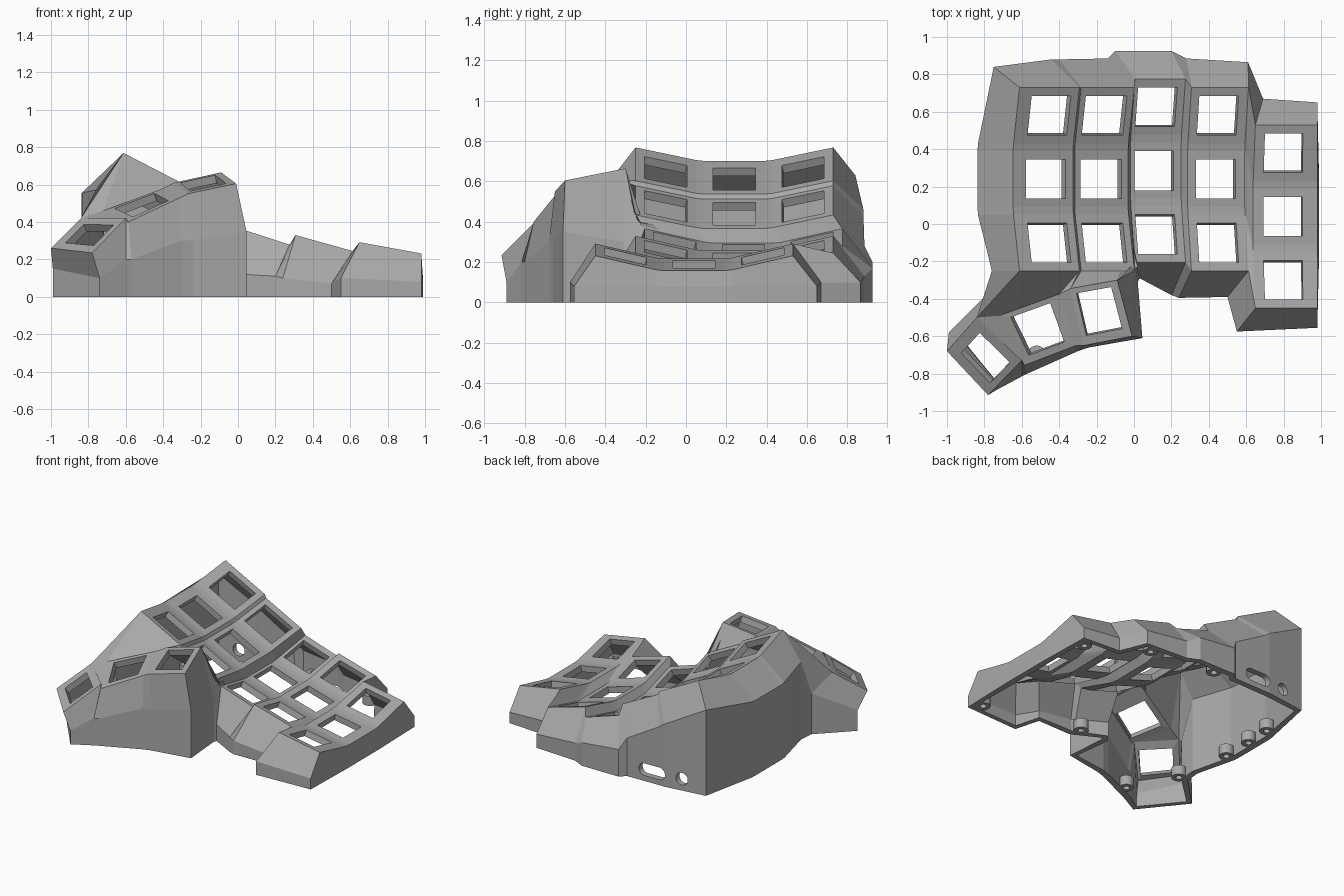
import bpy, bmesh, math
from mathutils import Vector as V

cube = bpy.data.objects.get("Cube")
if cube:
    bpy.data.objects.remove(cube, do_unlink=True)

grey = bpy.data.materials.new("warm_grey_plastic")
grey.use_nodes = True
grey.diffuse_color = (0.4, 0.4, 0.4, 1)
grey.node_tree.nodes["Principled BSDF"].inputs["Base Color"].default_value = (0.4, 0.4, 0.4, 1)

bm = bmesh.new()


def face(*pts):
    bm.faces.new([bm.verts.new(p) for p in pts])


def key_frame(c, u0, u1, v0, v1):
    """Square frame around a key opening; corners run FL, FR, BR, BL."""
    def at(u, v):
        return c[0].lerp(c[1], u).lerp(c[3].lerp(c[2], u), v)
    inner = [at(u0, v0), at(u1, v0), at(u1, v1), at(u0, v1)]
    for i in range(4):
        j = (i + 1) % 4
        face(c[i], c[j], inner[j], inner[i])


# Finger columns: x left, z left, x right, z right, hole left, hole right, centre y
columns = [
    (-0.65, 0.695, -0.33, 0.53, -0.58, -0.37, 0.24),
    (-0.32, 0.505, -0.035, 0.36, -0.29, -0.07, 0.24),
    (-0.02, 0.287, 0.25, 0.20, 0.0, 0.21, 0.285),
    (0.285, 0.25, 0.59, 0.165, 0.33, 0.54, 0.24),
    (0.635, 0.21, 0.98, 0.15, 0.69, 0.90, 0.04),
]
PITCH, HALF, RADIUS = 0.34, 0.15, 1.45
edges = []
for xl, zl, xr, zr, hl, hr, yc in columns:
    normal = V((zl - zr, 0, xr - xl)).normalized()
    left, right = [], []
    for row in (-1, 0, 1):
        for side in (-HALF, HALF):
            dy = row * PITCH + side
            lift = normal * (dy * dy / (2 * RADIUS))
            left.append(V((xl, yc + dy, zl)) + lift)
            right.append(V((xr, yc + dy, zr)) + lift)
    # the outer end column stays plumb on its outside
    if xr > 0.9:
        for p in right:
            p.x = xr
    u0, u1 = (hl - xl) / (xr - xl), (hr - xl) / (xr - xl)
    for j in range(5):
        quad = [left[j], right[j], right[j + 1], left[j + 1]]
        if j % 2 == 0:
            key_frame(quad, u0, u1, 0.15, 0.85)
        else:
            face(*quad)
    edges.append((left, right))

# Webs between neighbouring columns
for (_, a), (b, _) in zip(edges, edges[1:]):
    for j in range(5):
        face(a[j], b[j], b[j + 1], a[j + 1])

# Thumb cluster: FL, FR, BR, BL of each key, left to right
k1 = [V(p) for p in ((-.78, -.915, .235), (-.60, -.73, .42), (-.84, -.50, .42), (-1, -.68, .26))]
k2 = [V(p) for p in ((-.585, -.755, .40), (-.31, -.65, .53), (-.40, -.375, .58), (-.72, -.49, .46))]
k3 = [V(p) for p in ((-.27, -.65, .55), (-.01, -.60, .605), (-.09, -.30, .665), (-.34, -.345, .61))]
key_frame(k1, 0.2, 0.8, 0.12, 0.8)
key_frame(k2, 0.15, 0.82, 0.14, 0.9)
key_frame(k3, 0.1, 0.84, 0.16, 0.9)
for a, b in ((k1, k2), (k2, k3)):
    face(a[1], b[0], b[3], a[2])

# Web from thumb cluster up to the two inner columns
(al, ar), (bl, br), (cl, cr), (dl, dr), (el, er) = edges
face(k1[2], k2[3], al[0])
face(k2[3], k2[2], ar[0], al[0])
face(k2[2], k3[3], bl[0], ar[0])
face(k3[3], k3[2], br[0], bl[0])
face(k3[2], cl[0], br[0])

# Outer skirt: each top edge point with its shoulder point
skirt = [(al[0], (-.76, -.25, .57))]
skirt += [(p, p + V((-.19, 0, -.15))) for p in al[1:5]]
skirt += [
    (al[5], (-.75, .84, .63)), (ar[5], (-.44, .88, .46)), (bl[5], (-.40, .88, .43)),
    (br[5], (-.14, .885, .28)), (cl[5], (-.10, .925, .2)), (cr[5], (.2, .925, .17)),
    (dl[5], (.28, .885, .13)), (dr[5], (.61, .865, .1)), (el[5], (.69, .67, .1)),
    (er[5], (.98, .65, .08)),
]
skirt += [(p, p + V((.01, 0, -.08))) for p in er[4:0:-1]]
skirt += [
    (er[0], (.98, -.555, .08)), (el[0], (.55, -.575, .1)), (dr[0], (.50, -.39, .07)),
    (dl[0], (.24, -.395, .1)), (cr[0], (.2, -.38, .11)), (cl[0], (.03, -.29, .12)),
    (k3[2], (.02, -.31, .3)), (k3[1], (.045, -.61, .35)), (k3[0], (-.24, -.66, .3)),
    (k2[1], (-.30, -.68, .3)), (k2[0], (-.57, -.80, .2)), (k1[1], (-.60, -.815, .2)),
    (k1[0], (-.74, -.89, .1)), (k1[3], (-.99, -.58, .15)), (k1[2], (-.77, -.36, .3)),
]
for (t0, r0), (t1, r1) in zip(skirt, skirt[1:] + skirt[:1]):
    r0, r1 = V(r0), V(r1)
    face(t0, t1, r1, r0)
    face(r0, r1, V((r1.x, r1.y, 0)), V((r0.x, r0.y, 0)))

bmesh.ops.remove_doubles(bm, verts=bm.verts, dist=0.0005)
bmesh.ops.recalc_face_normals(bm, faces=bm.faces)
if sum(f.normal.z * f.calc_area() for f in bm.faces) < 0:
    bmesh.ops.reverse_faces(bm, faces=bm.faces)


def add_object(name, mesh_bm):
    mesh = bpy.data.meshes.new(name)
    mesh_bm.to_mesh(mesh)
    mesh_bm.free()
    mesh.materials.append(grey)
    obj = bpy.data.objects.new(name, mesh)
    bpy.context.collection.objects.link(obj)
    return obj


shell = add_object("case_shell", bm)
solid = shell.modifiers.new("thickness", 'SOLIDIFY')
solid.thickness = 0.045
solid.offset = -1

# Cable openings through the back wall: a slot and a round hole
for name, x, half_w in (("slot_cutter", -0.34, 0.06), ("round_cutter", -0.57, 0.0)):
    cut = bmesh.new()
    ring = []
    for i in range(24):
        a = 2 * math.pi * (i + 0.5) / 24
        shift = math.copysign(half_w, math.cos(a))
        ring.append(cut.verts.new((x + shift + 0.045 * math.cos(a), 0.72, 0.085 + 0.045 * math.sin(a))))
    base = cut.faces.new(ring)
    ext = bmesh.ops.extrude_face_region(cut, geom=[base])
    bmesh.ops.translate(cut, vec=(0, 0.3, 0), verts=[g for g in ext["geom"] if isinstance(g, bmesh.types.BMVert)])
    bmesh.ops.recalc_face_normals(cut, faces=cut.faces)
    cutter = add_object(name, cut)
    cutter.hide_render = True
    cutter.hide_set(True)
    mod = shell.modifiers.new(name, 'BOOLEAN')
    mod.operation = 'DIFFERENCE'
    mod.solver = 'EXACT'
    mod.object = cutter

# Apply the shell modifiers, then drop the cutters
bpy.context.view_layer.objects.active = shell
for mod in list(shell.modifiers):
    bpy.ops.object.modifier_apply(modifier=mod.name)
for obj in [o for o in bpy.data.objects if o.name.endswith("_cutter")]:
    bpy.data.objects.remove(obj, do_unlink=True)

# Screw bosses standing inside the wall foot
spots = [(.91, -.48), (.20, -.31), (-.52, -.70), (-.70, -.37), (-.76, .05),
         (-.76, .28), (-.75, .48), (.02, .85), (.52, .79), (.91, .57)]
for n, (x, y) in enumerate(spots, 1):
    b = bmesh.new()
    loop = [b.verts.new((r, 0, z)) for r, z in ((.022, 0), (.05, 0), (.05, .07), (.022, .07))]
    ring = [b.edges.new((loop[i], loop[(i + 1) % 4])) for i in range(4)]
    bmesh.ops.spin(b, geom=loop + ring, cent=(0, 0, 0), axis=(0, 0, 1), angle=2 * math.pi, steps=24)
    bmesh.ops.remove_doubles(b, verts=b.verts, dist=0.0005)
    bmesh.ops.recalc_face_normals(b, faces=b.faces)
    boss = add_object(f"screw_boss_{n}", b)
    boss.location = (x, y, 0)
